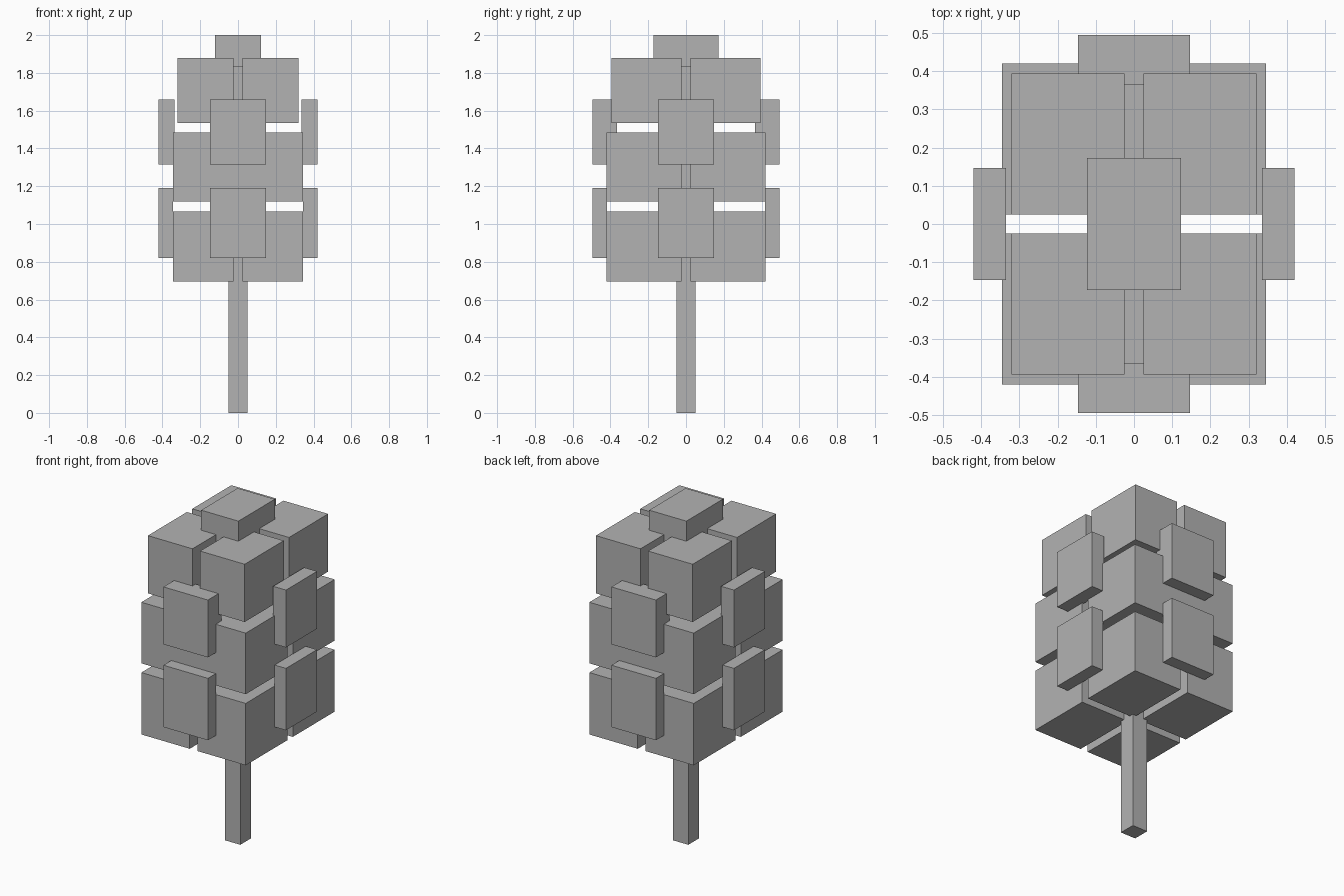
import bpy

cube = bpy.data.objects.get("Cube")
if cube:
    bpy.data.objects.remove(cube, do_unlink=True)

grey = bpy.data.materials.new("plain_grey")
grey.use_nodes = True
colour = (0.45, 0.45, 0.45, 1)
grey.diffuse_color = colour
grey.node_tree.nodes["Principled BSDF"].inputs["Base Color"].default_value = colour


def box(name, x, y, z):
    """Add a box from its (low, high) range on each axis."""
    spans = (x, y, z)
    bpy.ops.mesh.primitive_cube_add(size=1, location=[(a + b) / 2 for a, b in spans])
    obj = bpy.context.object
    obj.name = name
    obj.scale = [abs(b - a) for a, b in spans]
    bpy.ops.object.transform_apply(location=False, rotation=False, scale=True)
    obj.data.materials.append(grey)
    return obj


GAP = 0.025
SIDES = (("front", -1), ("back", 1))
HANDS = (("right", -1), ("left", 1))

# Trunk and crown cap
box("trunk", (-0.05, 0.05), (-0.05, 0.05), (0, 1.83))
box("crown_cap", (-0.123, 0.123), (-0.172, 0.172), (1.83, 2))

# Foliage tiers: corner blocks below and above, full-width blocks between
for side, sy in SIDES:
    box(f"middle_foliage_{side}", (-0.345, 0.345), (sy * GAP, sy * 0.42), (1.12, 1.485))
    for hand, sx in HANDS:
        box(f"lower_foliage_{side}_{hand}", (sx * GAP, sx * 0.345),
            (sy * GAP, sy * 0.42), (0.695, 1.065))
        box(f"upper_foliage_{side}_{hand}", (sx * GAP, sx * 0.32),
            (sy * GAP, sy * 0.394), (1.535, 1.88))

# Leaf panels bridging the gaps on all four sides
W = 0.147
for tier, z, inner_x, inner_y in (("lower", (0.82, 1.19), 0.343, 0.418),
                                  ("upper", (1.315, 1.658), 0.335, 0.365)):
    for side, s in SIDES:
        box(f"{tier}_panel_{side}", (-W, W), (s * inner_y, s * 0.494), z)
    for hand, s in HANDS:
        box(f"{tier}_panel_{hand}", (s * inner_x, s * 0.42), (-W, W), z)
